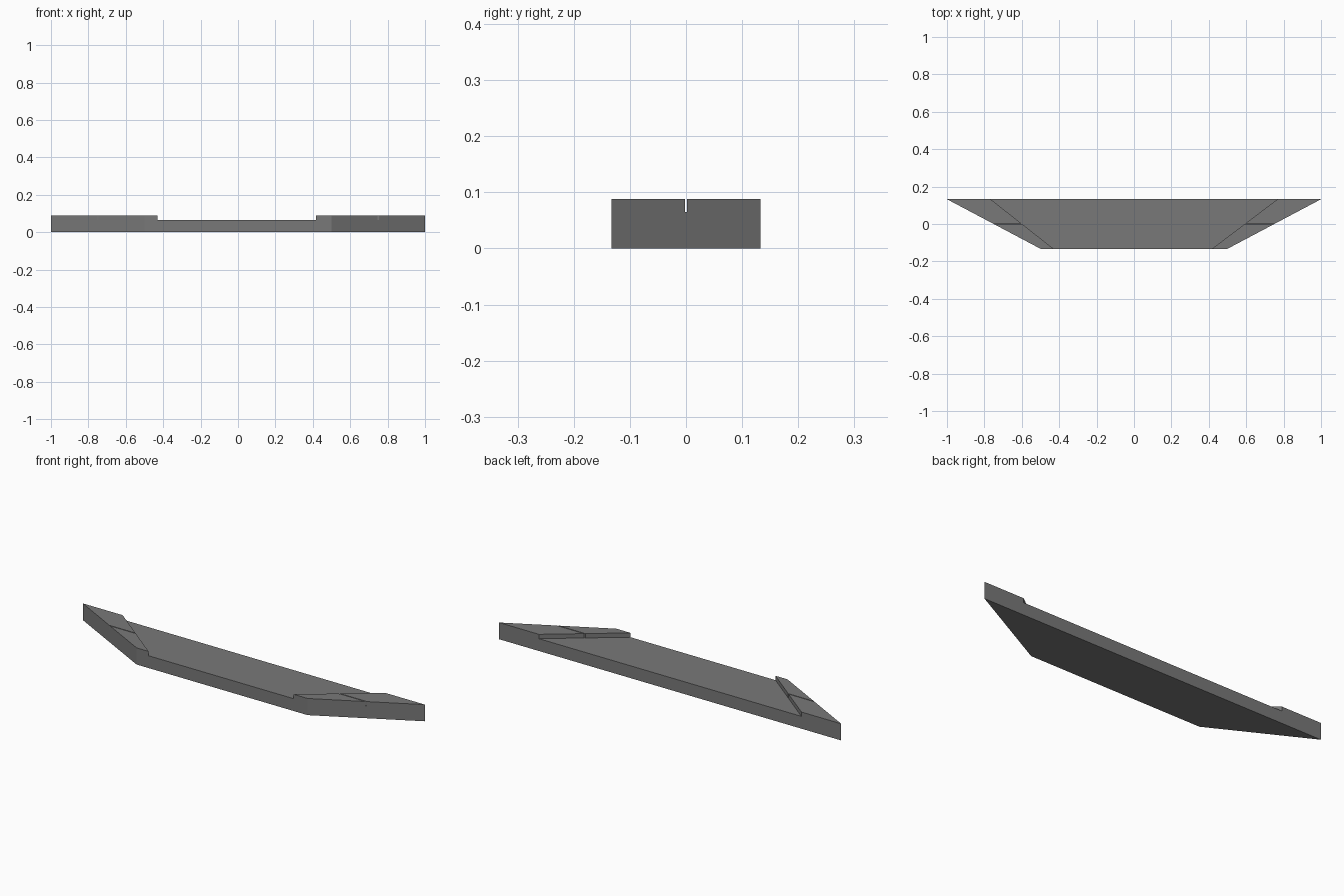
import bpy, bmesh

if "Cube" in bpy.data.objects:
    bpy.data.objects.remove(bpy.data.objects["Cube"])

D = 0.1325          # half depth
Z_BASE, Z_TOP = 0.065, 0.088
GAP = 0.002         # half width of the joint groove

grey = bpy.data.materials.new("dark grey")
grey.diffuse_color = (0.19, 0.19, 0.19, 1)
grey.use_nodes = True
grey.node_tree.nodes["Principled BSDF"].inputs["Base Color"].default_value = grey.diffuse_color


def prism(name, outline, z0, z1):
    """Extrude a flat outline from z0 up to z1."""
    bm = bmesh.new()
    face = bm.faces.new([bm.verts.new((x, y, z0)) for x, y in outline])
    ext = bmesh.ops.extrude_face_region(bm, geom=[face], use_keep_orig=True)
    for v in ext["geom"]:
        if isinstance(v, bmesh.types.BMVert):
            v.co.z = z1
    bmesh.ops.recalc_face_normals(bm, faces=bm.faces)
    mesh = bpy.data.meshes.new(name)
    bm.to_mesh(mesh)
    bm.free()
    mesh.materials.append(grey)
    ob = bpy.data.objects.new(name, mesh)
    bpy.context.collection.objects.link(ob)
    return ob


def along(y, front, back):
    """x position at depth y on a slanted edge."""
    return front + (back - front) * (y + D) / (2 * D)


# Tapered slab
prism("base_slab", [(-0.5, -D), (0.5, -D), (1, D), (-1, D)], 0, Z_BASE)

# Raised end pads, each split by a thin groove at mid depth
for side, label, inner_front in ((-1, "left", 0.43), (1, "right", 0.417)):
    for part, y0, y1 in (("front", -D, -GAP), ("back", GAP, D)):
        pts = [(along(y0, inner_front, 0.767), y0), (along(y0, 0.5, 1), y0),
               (along(y1, 0.5, 1), y1), (along(y1, inner_front, 0.767), y1)]
        prism(f"{label}_{part}_pad", [(side * x, y) for x, y in pts], Z_BASE, Z_TOP)
